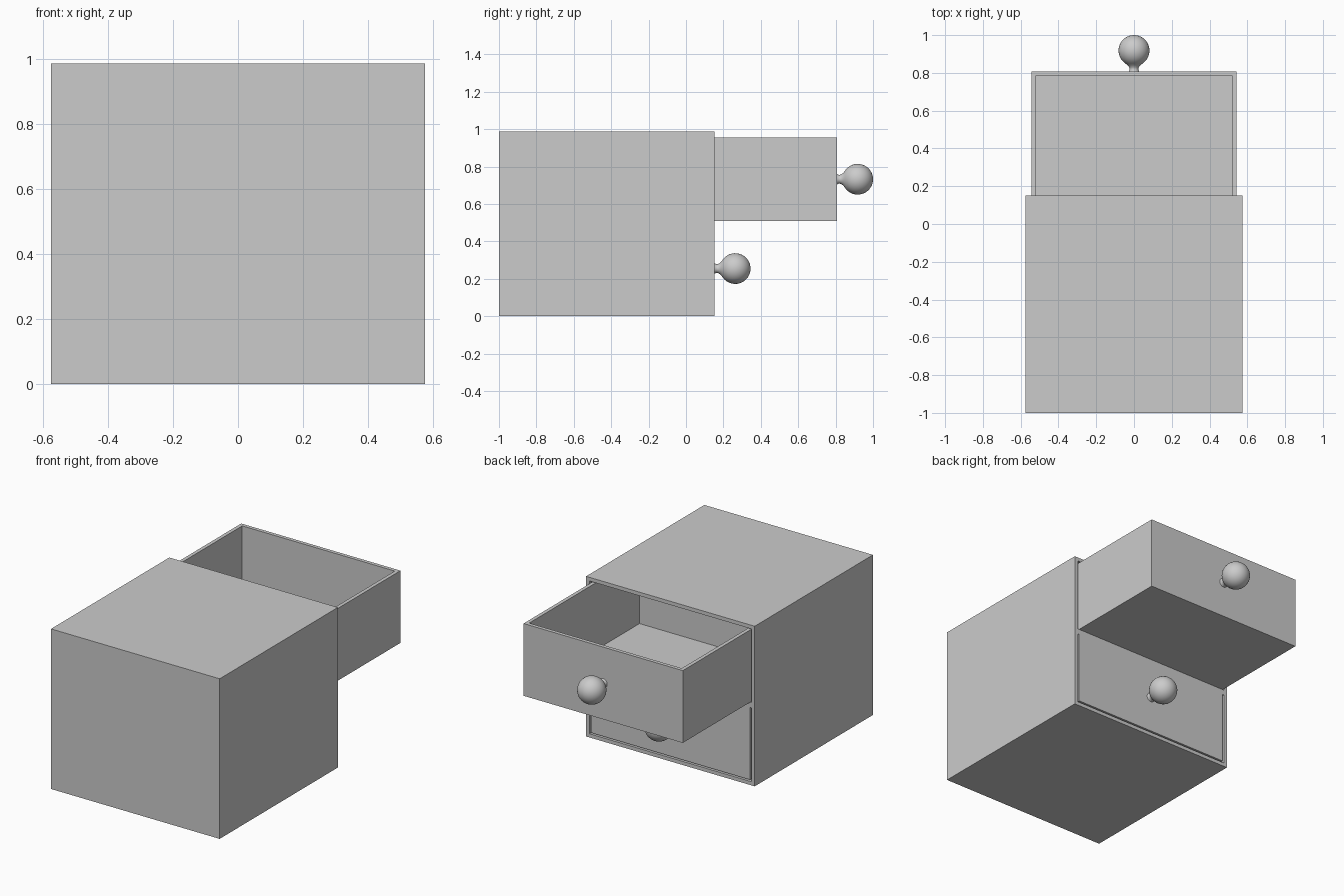
import bpy, bmesh
from math import radians, pi, sin, cos
from mathutils import Matrix, Vector

default = bpy.data.objects.get("Cube")
if default:
    bpy.data.objects.remove(default, do_unlink=True)

WALL = 0.032                      # board thickness
HALF_W, DEPTH, HEIGHT = 0.575, 1.152, 0.987
BACK, FACE = -1.0, -1.0 + DEPTH   # cabinet extent along y
DRAWER_H = (HEIGHT - 3 * WALL) / 2
PULL = 0.655                      # how far the upper drawer is open

grey = bpy.data.materials.new("plain grey")
grey.use_nodes = True
COLOUR = (0.6, 0.6, 0.6, 1)
grey.diffuse_color = COLOUR
grey.node_tree.nodes["Principled BSDF"].inputs["Base Color"].default_value = COLOUR


def finish(name, bm):
    bmesh.ops.recalc_face_normals(bm, faces=bm.faces)
    mesh = bpy.data.meshes.new(name)
    bm.to_mesh(mesh)
    bm.free()
    mesh.materials.append(grey)
    obj = bpy.data.objects.new(name, mesh)
    bpy.context.collection.objects.link(obj)
    return obj


def box(lo, hi):
    bm = bmesh.new()
    lo, hi = Vector(lo), Vector(hi)
    bmesh.ops.create_cube(bm, size=1, matrix=Matrix.Translation((lo + hi) / 2)
                          @ Matrix.Diagonal((*(hi - lo), 1)))
    return bm


def inset_side(bm, axis):
    """Inset the face that looks along the axis by one board thickness."""
    face = max(bm.faces, key=lambda f: f.calc_center_median().dot(axis))
    bmesh.ops.inset_individual(bm, faces=[face], thickness=WALL)
    return face


def push_in(bm, faces, move):
    new = bmesh.ops.extrude_discrete_faces(bm, faces=faces)["faces"]
    bmesh.ops.translate(bm, verts=[v for f in new for v in f.verts], vec=move)


# Cabinet: a box with two openings either side of a shelf
bm = box((-HALF_W, BACK, 0), (HALF_W, FACE, HEIGHT))
panel = [inset_side(bm, Vector((0, 1, 0)))]
for z in (WALL + DRAWER_H, 2 * WALL + DRAWER_H):
    edges = {e for f in panel for e in f.edges}
    verts = {v for f in panel for v in f.verts}
    cut = bmesh.ops.bisect_plane(bm, geom=[*panel, *edges, *verts],
                                 plane_co=(0, 0, z), plane_no=(0, 0, 1))
    panel = [g for g in cut["geom"] if isinstance(g, bmesh.types.BMFace)]
openings = [f for f in panel
            if abs(f.calc_center_median().z - HEIGHT / 2) > WALL]
push_in(bm, openings, (0, WALL - DEPTH, 0))
finish("cabinet", bm)


def knob(name, y, z):
    """Lathe a necked stem ending in a ball, pointing along +y."""
    radius, centre = 0.082, 0.111
    profile = [(0.028, 0), (0.023, 0.012), (0.025, 0.022), (0.034, 0.034)]
    for i in range(17):
        a = radians(146) * (1 - i / 16)
        profile.append((radius * sin(a), centre + radius * cos(a)))
    bm = bmesh.new()
    pts = [bm.verts.new((r, d, 0)) for r, d in profile]
    lines = [bm.edges.new(pair) for pair in zip(pts, pts[1:])]
    bmesh.ops.spin(bm, geom=pts + lines, axis=(0, 1, 0), cent=(0, 0, 0),
                   angle=2 * pi, steps=32, use_merge=True)
    bmesh.ops.remove_doubles(bm, verts=bm.verts, dist=0.0005)
    bmesh.ops.translate(bm, verts=bm.verts, vec=(0, y, z))
    obj = finish(name, bm)
    bpy.ops.object.select_all(action="DESELECT")
    bpy.context.view_layer.objects.active = obj
    obj.select_set(True)
    bpy.ops.object.shade_smooth_by_angle(angle=radians(50))


def drawer(name, z, pull):
    """Open-topped tray with a knob in the middle of its face."""
    side, front = HALF_W - WALL, FACE + pull
    bm = box((-side, BACK + WALL + pull, z), (side, front, z + DRAWER_H))
    push_in(bm, [inset_side(bm, Vector((0, 0, 1)))], (0, 0, WALL - DRAWER_H))
    finish(name, bm)
    knob(name + "_knob", front, z + DRAWER_H / 2)


drawer("lower_drawer", WALL, 0)
drawer("upper_drawer", 2 * WALL + DRAWER_H, PULL)
